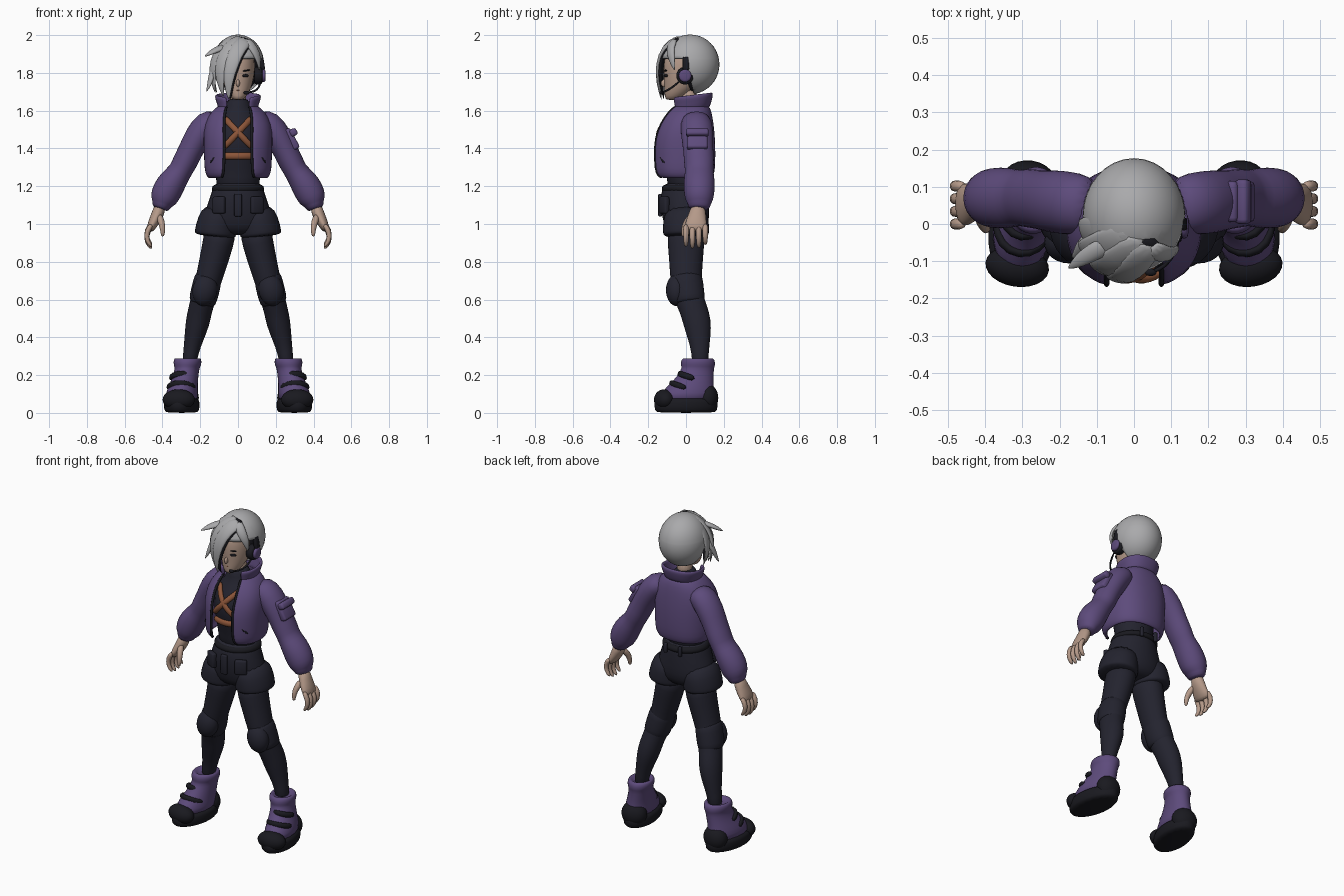
import bpy, bmesh
from math import acos, cos, pi, radians, sin
from mathutils import Matrix, Vector

cube = bpy.data.objects.get("Cube")
if cube:
    bpy.data.objects.remove(cube, do_unlink=True)


def material(name, r, g, b):
    mat = bpy.data.materials.new(name)
    mat.use_nodes = True
    mat.diffuse_color = (r, g, b, 1)
    shader = next(n for n in mat.node_tree.nodes if n.type == "BSDF_PRINCIPLED")
    shader.inputs["Base Color"].default_value = (r, g, b, 1)
    shader.inputs["Roughness"].default_value = 0.8
    return mat


PURPLE = material("purple cloth", .11, .07, .2)
DARK = material("dark navy cloth", .017, .017, .028)
RUBBER = material("black rubber", .01, .01, .014)
HAIR = material("silver hair", .4, .4, .41)
SKIN = material("skin", .46, .32, .25)
LEATHER = material("brown leather", .26, .09, .04)


def finish(name, bm, mat, mirror=False, sub=1, thick=0, bevel=0, xf=None):
    """Turn a bmesh into a smooth object with the usual modifiers."""
    bmesh.ops.recalc_face_normals(bm, faces=bm.faces)
    mesh = bpy.data.meshes.new(name)
    bm.to_mesh(mesh)
    bm.free()
    if xf:
        mesh.transform(xf)
    mesh.materials.append(mat)
    mesh.shade_smooth()
    obj = bpy.data.objects.new(name, mesh)
    bpy.context.collection.objects.link(obj)
    if mirror:
        obj.modifiers.new("Mirror", "MIRROR").use_mirror_merge = False
    if thick:
        solid = obj.modifiers.new("Solidify", "SOLIDIFY")
        solid.thickness, solid.offset = thick, 0
    if bevel:
        edge = obj.modifiers.new("Bevel", "BEVEL")
        edge.width, edge.segments = bevel, 2
    if sub:
        obj.modifiers.new("Subdivision", "SUBSURF").levels = sub
        obj.modifiers["Subdivision"].render_levels = sub
    return obj


def loft(name, mat, rings, flat=False, center=None, ref=(0, 1, 0), seg=16, **kw):
    """Skin elliptical rings (x, y, z, width, depth) along a path."""
    bm = bmesh.new()
    pts = [Vector(r[:3]) for r in rings]
    loops = []
    for i, (p, r) in enumerate(zip(pts, rings)):
        t = pts[min(i + 1, len(pts) - 1)] - pts[max(i - 1, 0)]
        t = Vector((0, 0, 1)) if flat else t.normalized()
        out = p - Vector(center) if center else Vector(ref)
        u = out.cross(t).normalized()
        v = t.cross(u)
        angles = [2 * pi * k / seg for k in range(seg)]
        loops.append([bm.verts.new(p + u * r[3] * cos(a) + v * r[4] * sin(a)) for a in angles])
    for low, high in zip(loops, loops[1:]):
        for k in range(seg):
            n = (k + 1) % seg
            bm.faces.new((low[k], low[n], high[n], high[k]))
    bm.faces.new(loops[0][::-1])
    bm.faces.new(loops[-1])
    return finish(name, bm, mat, **kw)


def cord(name, mat, points, width, depth, **kw):
    """Loft of constant section."""
    return loft(name, mat, [(*p, width, depth) for p in points], seg=8, **kw)


def shell_point(ring, f):
    """Point on a squarish ring open at the front; f runs from one edge to the other."""
    z, cy, rx, ry, gap = ring
    power = .85
    start = -acos((gap / rx) ** (1 / power))
    a = start + (pi - 2 * start) * f
    c, s = cos(a), sin(a)
    x = rx * abs(c) ** power * (1 if c > 0 else -1)
    y = ry * abs(s) ** power * (1 if s > 0 else -1)
    return Vector((x, cy + y, z))


def shell(name, mat, rings, seg=24, **kw):
    bm = bmesh.new()
    rows = [[bm.verts.new(shell_point(r, k / seg)) for k in range(seg + 1)] for r in rings]
    for low, high in zip(rows, rows[1:]):
        for k in range(seg):
            bm.faces.new((low[k], low[k + 1], high[k + 1], high[k]))
    return finish(name, bm, mat, **kw)


def place(center, size, turn=0, axis="Y"):
    return Matrix.Translation(center) @ Matrix.Rotation(turn, 4, axis) @ Matrix.Diagonal((*size, 1))


def ball(name, mat, center, radii, turn=0, axis="Y", xf=None, **kw):
    bm = bmesh.new()
    bmesh.ops.create_uvsphere(bm, u_segments=24, v_segments=14, radius=1)
    full = (xf or Matrix()) @ place(center, radii, turn, axis)
    return finish(name, bm, mat, sub=0, xf=full, **kw)


def box(name, mat, center, size, turn=0, axis="Y", **kw):
    bm = bmesh.new()
    bmesh.ops.create_cube(bm, size=1)
    bmesh.ops.transform(bm, matrix=place(center, size, turn, axis), verts=bm.verts)
    return finish(name, bm, mat, sub=0, bevel=min(size) * .3, **kw)


# Legs, knee pads and shorts
loft("leggings", DARK, [
    (.09, 0, .98, .09, .1), (.105, 0, .9, .083, .1), (.13, 0, .8, .078, .09),
    (.157, 0, .7, .07, .085), (.178, .01, .62, .068, .08), (.2, .04, .55, .064, .075),
    (.213, .06, .48, .066, .077), (.232, .07, .4, .053, .062), (.25, .075, .32, .04, .045),
    (.26, .075, .24, .04, .045)], mirror=True)
loft("knee_bands", DARK, [
    (.153, 0, .73, .06, .07), (.157, 0, .72, .076, .09), (.175, .01, .64, .077, .088),
    (.19, .02, .585, .074, .085), (.193, .02, .575, .06, .07)], mirror=True)
ball("knee_pads", DARK, (.175, -.05, .65), (.066, .056, .085), turn=-.2, mirror=True)
loft("pelvis", DARK, [
    (0, 0, 1.23, .12, .1), (0, -.005, 1.19, .135, .125), (0, -.01, 1.12, .16, .132),
    (0, 0, 1.03, .19, .128), (0, 0, .97, .18, .11), (0, 0, .94, .1, .07)], flat=True)
loft("shorts_legs", DARK, [
    (.09, 0, 1.09, .09, .11), (.112, 0, 1.01, .107, .125), (.119, 0, .96, .112, .125),
    (.12, 0, .945, .112, .124), (.122, 0, .93, .1, .11)], mirror=True)
loft("belt", RUBBER, [
    (0, 0, 1.17, .13, .12), (0, 0, 1.175, .145, .133), (0, 0, 1.205, .139, .13),
    (0, 0, 1.21, .12, .11)], flat=True)
box("shorts_fly", DARK, (0, -.137, 1.1), (.04, .02, .12))
box("hip_pouches", DARK, (.1, -.115, 1.1), (.07, .03, .09), turn=.5, axis="Z", mirror=True)
box("back_belt_loops", DARK, (.05, .13, 1.19), (.02, .02, .06), mirror=True)

# Boots, built straight and then turned outwards
foot = Matrix.Translation((.298, 0, 0)) @ Matrix.Rotation(radians(8), 4, "Z")
loft("boot_soles", RUBBER, [
    (0, 0, 0, .08, .155), (0, 0, .01, .094, .172), (0, 0, .06, .096, .174),
    (0, 0, .085, .088, .163)], flat=True, xf=foot, mirror=True)
loft("boot_uppers", PURPLE, [
    (0, 0, .05, .088, .16), (0, .01, .11, .085, .145), (-.005, .03, .15, .076, .12),
    (-.015, .055, .2, .067, .097), (-.02, .067, .24, .066, .087), (-.021, .067, .25, .074, .094),
    (-.022, .067, .285, .077, .092), (-.022, .067, .295, .06, .07),
    (-.022, .067, .27, .045, .05)], flat=True, xf=foot, mirror=True)
ball("toe_caps", RUBBER, (0, -.115, .07), (.086, .055, .055), xf=foot, mirror=True)
ball("heel_counters", RUBBER, (0, .11, .08), (.076, .062, .075), xf=foot, mirror=True)
for label, y, z, w in (("upper", -.04, .2, .066), ("lower", -.085, .15, .074)):
    arc = [(-w, y + .08, z - .02), (-w * .7, y + .02, z), (0, y, z + .01),
           (w * .7, y + .02, z), (w, y + .08, z - .02)]
    cord(label + "_boot_straps", RUBBER, arc, .014, .018, ref=(0, 0, 1), xf=foot, mirror=True)

# Undershirt and chest harness
loft("undershirt", DARK, [
    (0, 0, 1.15, .12, .1), (0, 0, 1.25, .118, .1), (0, -.01, 1.35, .125, .122),
    (0, -.01, 1.45, .135, .142), (0, 0, 1.52, .13, .125), (0, .01, 1.58, .1, .09),
    (0, .01, 1.62, .066, .07), (0, .005, 1.67, .06, .062)], flat=True)


def chest(x, z):
    bulge = 4.5 if z > 1.45 else 2
    return (x, -.152 + 4 * x * x + bulge * (z - 1.45) ** 2, z)


steps = [i / 3 for i in range(-3, 4)]
for side, label in ((1, "left"), (-1, "right")):
    path = [chest(.08 * s * side, 1.485 + .085 * s) for s in steps]
    cord(label + "_chest_strap", LEATHER, path, .018, .014)
cord("lower_chest_strap", LEATHER, [chest(.085 * s, 1.36) for s in steps], .02, .014)

# Open jacket with collar, zip edges and pockets
jacket = [(1.245, -.005, .15, .135, .085), (1.26, -.01, .163, .15, .08),
          (1.29, -.01, .172, .158, .075), (1.37, -.01, .174, .16, .073),
          (1.45, -.01, .178, .158, .073), (1.53, 0, .172, .14, .075),
          (1.59, .015, .14, .115, .07), (1.625, .025, .095, .09, .06)]
shell("jacket_body", PURPLE, jacket, thick=.014)
lean = Matrix(((1, 0, 0, 0), (0, 1, 0, 0), (0, .12, 1, 0), (0, 0, 0, 1)))
shell("jacket_collar", PURPLE, [
    (1.6, .025, .094, .09, .06), (1.64, .03, .104, .098, .058),
    (1.66, .03, .112, .103, .06), (1.68, .03, .115, .104, .064)], thick=.018, xf=lean)
cord("zip_edges", RUBBER, [shell_point(r, 0) for r in jacket], .008, .01, mirror=True)
cord("pocket_zips", RUBBER, [(.11, -.14, 1.37), (.13, -.13, 1.345), (.15, -.11, 1.32)],
     .006, .008, mirror=True)
loft("sleeves", PURPLE, [
    (.1, .05, 1.56, .05, .07), (.16, .055, 1.535, .078, .087), (.215, .06, 1.46, .074, .087),
    (.25, .065, 1.39, .066, .08), (.285, .07, 1.32, .068, .082), (.305, .07, 1.28, .061, .075),
    (.34, .07, 1.235, .075, .084), (.377, .07, 1.175, .082, .084), (.397, .07, 1.125, .073, .075),
    (.403, .07, 1.105, .05, .06), (.413, .068, 1.075, .048, .058)], mirror=True)
box("sleeve_pocket", PURPLE, (.283, .06, 1.45), (.04, .11, .12), turn=-.5)
box("sleeve_pocket_flap", PURPLE, (.293, .06, 1.485), (.04, .12, .04), turn=-.5)

# Hands
loft("palms", SKIN, [
    (.41, .065, 1.1, .032, .038), (.425, .06, 1.05, .034, .046), (.452, .052, 1, .028, .06),
    (.47, .05, .96, .018, .058)], mirror=True)
for i, label in enumerate(("index", "middle", "ring", "little")):
    y, drop = i * .034, (.01, 0, .004, .02)[i]
    loft(label + "_fingers", SKIN, [
        (.455, y, 1, .015, .016), (.484, y, .95 + drop, .016, .017),
        (.484, y, .9 + drop, .014, .015), (.455, y, .868 + drop, .009, .01)], seg=8, mirror=True)
loft("thumbs", SKIN, [
    (.42, .04, 1.05, .02, .02), (.405, 0, 1.01, .02, .02), (.397, -.012, .97, .015, .016),
    (.4, -.016, .93, .009, .01)], seg=8, mirror=True)

# Face
loft("head", SKIN, [
    (0, -.075, 1.655, .022, .03), (0, -.06, 1.675, .046, .055), (0, -.03, 1.72, .073, .085),
    (0, -.015, 1.78, .087, .105), (0, -.01, 1.84, .092, .113), (0, 0, 1.9, .085, .11),
    (0, 0, 1.95, .05, .07)], flat=True)
loft("neck", SKIN, [(0, .015, 1.6, .05, .05), (0, .01, 1.74, .045, .05)], flat=True)
ball("nose", SKIN, (0, -.115, 1.745), (.01, .018, .02))
ball("eyes", RUBBER, (.04, -.106, 1.785), (.019, .007, .008), turn=.4, axis="Z", mirror=True)
ball("eyebrows", RUBBER, (.042, -.108, 1.812), (.024, .007, .004), turn=-.15, mirror=True)
ball("mouth", LEATHER, (0, -.108, 1.707), (.016, .006, .003))

# Hair: rounded cap with the face cut out, then swept strands
crown = Vector((0, .022, 1.845))
bm = bmesh.new()
bmesh.ops.create_uvsphere(bm, u_segments=32, v_segments=20, radius=1)
bmesh.ops.transform(bm, matrix=place(crown, (.133, .15, .153)), verts=bm.verts)
cuts = [(Vector((0, .02, 1.78)), Vector((0, 1, .25)).normalized()),
        (Vector((0, 0, 1.875)), Vector((0, 0, 1)))]
for origin, normal in cuts:
    bmesh.ops.bisect_plane(bm, geom=bm.verts[:] + bm.edges[:] + bm.faces[:],
                           plane_co=origin, plane_no=normal)
gone = [f for f in bm.faces
        if all((f.calc_center_median() - o).dot(n) < 0 for o, n in cuts)]
bmesh.ops.delete(bm, geom=gone, context="FACES")
finish("hair_cap", bm, HAIR, sub=0, thick=.01)
ball("under_hair", RUBBER, (0, .055, 1.835), (.113, .105, .14))


def strand(name, points, width, mat=HAIR, **kw):
    """Flat lock of hair lying over the head and tapering to a tip."""
    last = len(points) - 1
    taper = [1 - .9 * (i / last) ** 3 for i in range(last + 1)]
    loft(name, mat, [(*p, width * k, .016 * k) for p, k in zip(points, taper)],
         center=crown, seg=10, **kw)


fringe = [(.05, -.05, 1.98), (0, -.115, 1.94), (-.035, -.148, 1.85),
          (-.055, -.148, 1.75), (-.048, -.13, 1.655)]
strand("front_fringe", fringe, .045)
strand("fringe_underside", fringe, .046, RUBBER, xf=Matrix.Translation((.008, .014, 0)))
strand("middle_fringe", [(.03, -.04, 1.99), (-.05, -.1, 1.94), (-.092, -.122, 1.85),
                         (-.1, -.118, 1.76), (-.075, -.11, 1.67)], .045)
strand("side_fringe", [(0, -.02, 1.99), (-.08, -.055, 1.95), (-.128, -.075, 1.86),
                       (-.137, -.07, 1.78), (-.12, -.065, 1.69)], .045)
strand("side_lock", [(-.05, 0, 1.98), (-.115, -.015, 1.91), (-.138, -.02, 1.83),
                     (-.135, -.015, 1.76), (-.11, -.01, 1.69)], .042)
strand("upper_flick", [(-.06, -.05, 1.94), (-.11, -.075, 1.925), (-.148, -.1, 1.905),
                       (-.178, -.12, 1.885)], .028)
strand("lower_flick", [(-.12, -.04, 1.85), (-.14, -.065, 1.79), (-.15, -.08, 1.74),
                       (-.167, -.09, 1.7)], .025)
strand("temple_lock", [(.04, -.06, 1.98), (.085, -.088, 1.93), (.112, -.075, 1.87),
                       (.112, -.06, 1.81)], .03)

# Headset on the left ear
loft("headset_pad", RUBBER, [(x, -.005, 1.785, r, r) for x, r in
                             ((.085, .04), (.09, .048), (.125, .048), (.13, .04))])
loft("headset_cup", PURPLE, [(x, -.005, 1.785, r, r) for x, r in
                             ((.12, .036), (.142, .036), (.147, .025))])
box("headset_arm", RUBBER, (.127, 0, 1.85), (.024, .035, .07), turn=-.15)
cord("microphone_boom", RUBBER, [(.12, -.03, 1.76), (.112, -.075, 1.72), (.085, -.115, 1.7),
                                 (.045, -.13, 1.695)], .006, .006, ref=(0, 0, 1))
ball("microphone", RUBBER, (.045, -.13, 1.695), (.016, .01, .01))
